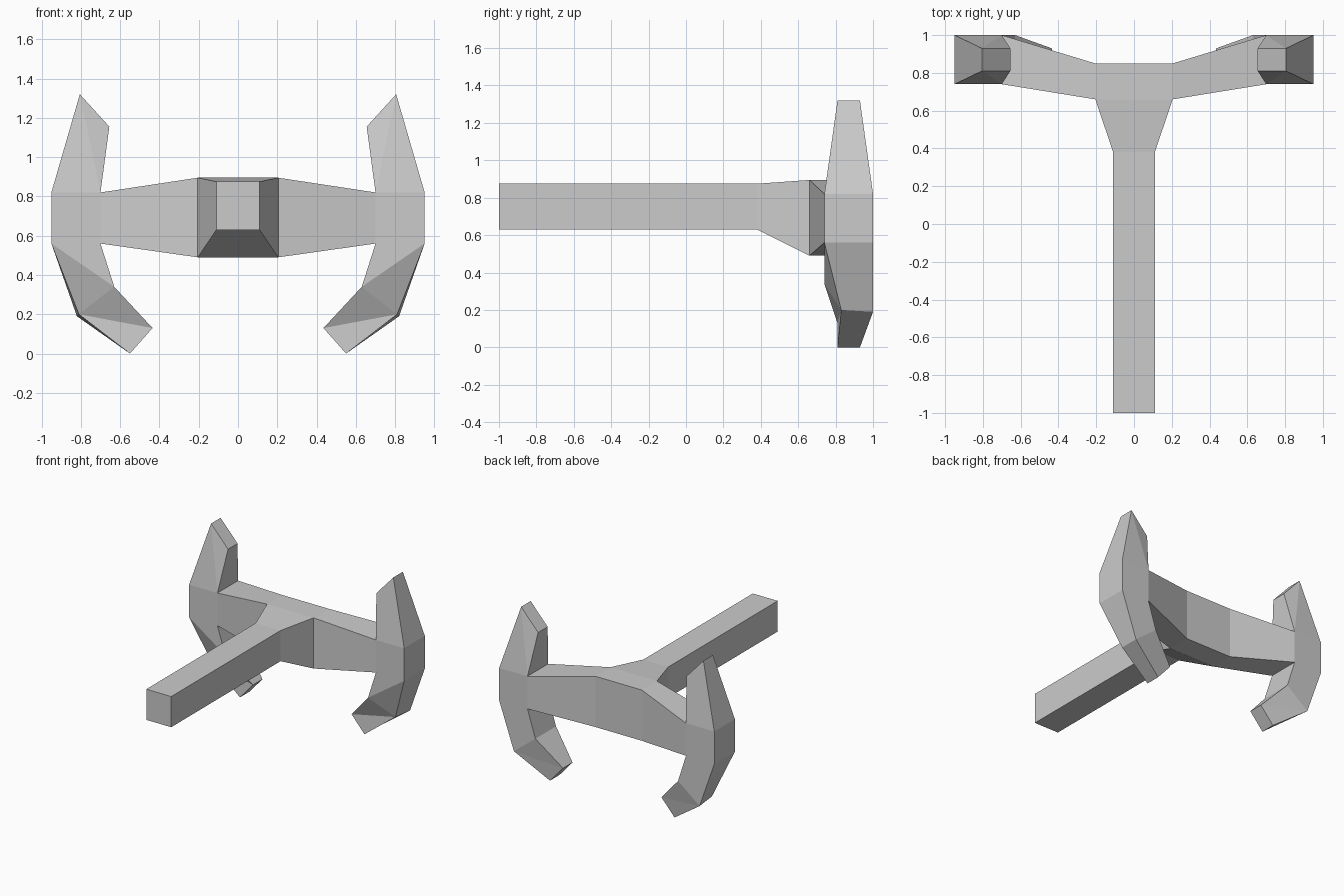
import bpy, bmesh

if "Cube" in bpy.data.objects:
    bpy.data.objects.remove(bpy.data.objects["Cube"])

bm = bmesh.new()


def face(points):
    bm.faces.new([bm.verts.new(p) for p in points])


def bridge(a, b, skip=(), split=None):
    """Join two four-point rings. split picks the diagonal of sides 0 and 2:
    'in' runs from a's inner corner, 'out' from a's outer corner."""
    for i in range(4):
        if i in skip:
            continue
        j = (i + 1) % 4
        quad = [a[i], a[j], b[j], b[i]]
        if split and i in (0, 2):
            k = 0 if (split == 'in') == (i == 0) else 1
            q = quad[k:] + quad[:k]
            face([q[0], q[1], q[2]])
            face([q[0], q[2], q[3]])
        else:
            face(quad)


def stem_ring(y, half, z0, z1):
    return [(-half, y, z0), (half, y, z0), (half, y, z1), (-half, y, z1)]


def arm_ring(x, y0, y1, z0, z1):
    return [(x, y0, z0), (x, y1, z0), (x, y1, z1), (x, y0, z1)]


def prong_ring(s, inner, outer, y0, y1):
    # order: inner front, outer front, outer back, inner back
    (xi, zi), (xo, zo) = inner, outer
    return [(s * xi, y0, zi), (s * xo, y0, zo), (s * xo, y1, zo), (s * xi, y1, zi)]


# Stem flaring into the hub
stem = [stem_ring(-1, .11, .63, .875), stem_ring(.38, .11, .63, .875),
        stem_ring(.66, .205, .49, .895)]
face(stem[0])
bridge(stem[0], stem[1])
bridge(stem[1], stem[2])

# Hub, open at the front where the stem joins
hub = (.66, .85, .49, .895)
bridge(arm_ring(-.205, *hub), arm_ring(.205, *hub), skip=(3,))

for s in (-1, 1):
    # Arm and its end block, open above and below for the prongs
    end = (.74, 1, .56, .82)
    elbow, tip = arm_ring(s * .70, *end), arm_ring(s * .95, *end)
    bridge(arm_ring(s * .205, *hub), elbow)
    bridge(elbow, tip, skip=(0, 2))
    face(tip)

    # Upper prong
    base = prong_ring(s, (.70, .82), (.95, .82), .74, 1)
    top = prong_ring(s, (.655, 1.155), (.805, 1.32), .81, .93)
    bridge(base, top, split='in')
    face(top)

    # Lower prong, bent inwards
    base = prong_ring(s, (.70, .56), (.95, .56), .74, 1)
    bend = prong_ring(s, (.63, .34), (.82, .19), .74, 1)
    bend[1] = (s * .81, .83, .20)
    foot = prong_ring(s, (.435, .13), (.55, 0), .81, .93)
    bridge(base, bend, split='out')
    bridge(bend, foot, split='out')
    face(foot)

bmesh.ops.remove_doubles(bm, verts=bm.verts[:], dist=.0005)
bmesh.ops.recalc_face_normals(bm, faces=bm.faces[:])
mesh = bpy.data.meshes.new("forked_handle")
bm.to_mesh(mesh)
bm.free()
obj = bpy.data.objects.new("forked_handle", mesh)
bpy.context.collection.objects.link(obj)
